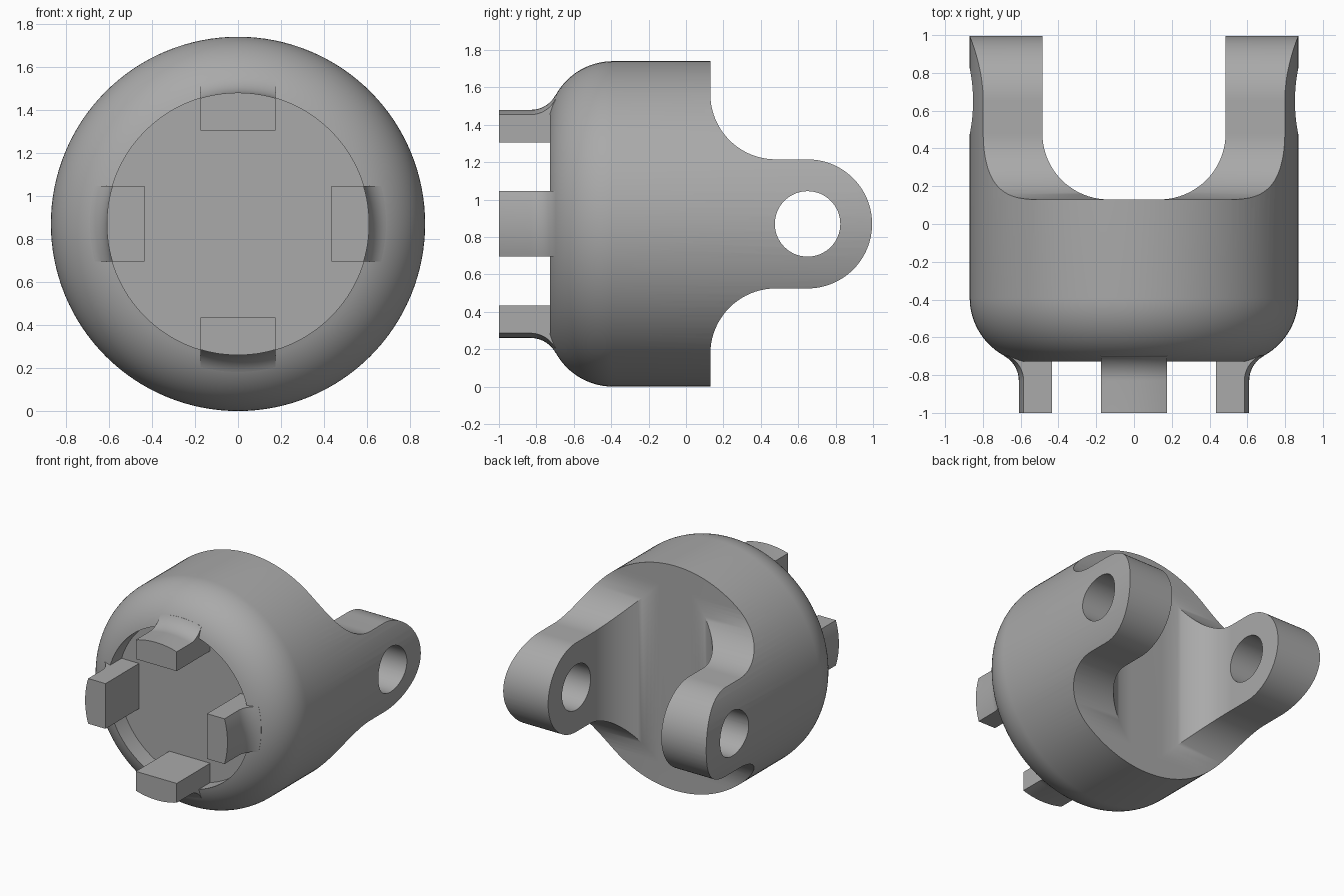
import bpy, bmesh, math
from mathutils import Vector, Matrix

cube = bpy.data.objects.get("Cube")
if cube:
    bpy.data.objects.remove(cube, do_unlink=True)

R = 0.87            # body radius, also the height of its axis
ARM = 0.345         # half height of the arms
HOLE_Y = 0.65

grey = bpy.data.materials.new("matte_grey")
grey.use_nodes = True
grey.diffuse_color = (0.4, 0.4, 0.4, 1)
grey.node_tree.nodes["Principled BSDF"].inputs["Base Color"].default_value = (0.4, 0.4, 0.4, 1)


def arc(cx, cy, r, a0, a1, n=20):
    """Points on an arc, angles in degrees."""
    angles = [math.radians(a0 + (a1 - a0) * i / n) for i in range(n + 1)]
    return [(cx + r * math.cos(a), cy + r * math.sin(a)) for a in angles]


def finish(bm, name):
    bmesh.ops.remove_doubles(bm, verts=bm.verts, dist=1e-5)
    bmesh.ops.recalc_face_normals(bm, faces=bm.faces)
    mesh = bpy.data.meshes.new(name)
    bm.to_mesh(mesh)
    bm.free()
    mesh.materials.append(grey)
    ob = bpy.data.objects.new(name, mesh)
    bpy.context.collection.objects.link(ob)
    return ob


def lathe(name, profile, steps=128):
    """Revolve (radius, y) points around the horizontal body axis."""
    bm = bmesh.new()
    verts = [bm.verts.new((r, y, R)) for r, y in profile]
    edges = [bm.edges.new(p) for p in zip(verts, verts[1:])]
    bmesh.ops.spin(bm, geom=verts + edges, cent=(0, 0, R), axis=(0, 1, 0),
                   angle=math.tau, steps=steps, use_merge=True)
    return finish(bm, name)


def prism(name, points, place, depth):
    """Extrude an outline; place maps (u, v) to 3D, depth is the extrusion."""
    bm = bmesh.new()
    face = bm.faces.new([bm.verts.new(place(u, v)) for u, v in points])
    new = bmesh.ops.extrude_face_region(bm, geom=[face])["geom"]
    bmesh.ops.translate(bm, vec=depth, verts=[v for v in new if isinstance(v, bmesh.types.BMVert)])
    return finish(bm, name)


def cut(target, cutter, operation):
    """Apply a boolean and remove the cutter."""
    mod = target.modifiers.new("cut", "BOOLEAN")
    mod.object, mod.operation, mod.solver = cutter, operation, "EXACT"
    bpy.context.view_layer.update()
    evaluated = target.evaluated_get(bpy.context.evaluated_depsgraph_get())
    mesh = bpy.data.meshes.new_from_object(evaluated)
    target.modifiers.clear()
    target.data = mesh
    bpy.data.objects.remove(cutter, do_unlink=True)


# Round body with a rolled front shoulder and a shallow front recess
lip = math.degrees(math.acos(0.09 / 0.35))
body = lathe("yoke_body", [(0, -0.59), (0.61, -0.59)]
             + arc(0.52, -0.39, 0.35, -lip, 0) + [(R, 1.1), (0, 1.1)])

# Side outline: full-height body sweeping into two rounded arms
upper = [(-1.2, 1), (0.13, 1)] + arc(0.48, ARM + 0.35, 0.35, 180, 270)
lower = [(y, -z) for y, z in reversed(upper)]
outline = upper + arc(HOLE_Y, 0, ARM, 90, -90, 48) + lower
cut(body, prism("side_outline", outline, lambda y, z: (-1, y, R + z), (2, 0, 0)), "INTERSECT")

# Rounded slot between the arms
half = arc(0.135, 0.48, 0.35, -90, 0) + [(0.485, 1.2)]
slot = half + [(-x, y) for x, y in reversed(half)]
cut(body, prism("slot", slot, lambda x, y: (x, y, -0.2), (0, 0, 2.2)), "DIFFERENCE")

# Pin hole through both arms
cut(body, prism("pin_hole", arc(HOLE_Y, 0, 0.175, 0, 360, 64)[:-1],
                lambda y, z: (-1, y, R + z), (2, 0, 0)), "DIFFERENCE")

# Four front prongs with flared roots
flare = arc(0.76, -0.83, 0.15, 180, 118.6, 12)
prongs = lathe("front_prongs", [(0, -1), (0.61, -1)] + flare + [(0.66, -0.56), (0, -0.56)])
bm = bmesh.new()
for i in range(4):
    spin = Matrix.Translation((0, 0, R)) @ Matrix.Rotation(i * math.pi / 2, 4, "Y")
    block = Matrix.Translation((0.635, -0.8, 0)) @ Matrix.Diagonal((0.4, 0.6, 0.35, 1))
    bmesh.ops.create_cube(bm, size=1, matrix=spin @ block)
cut(prongs, finish(bm, "prong_blocks"), "INTERSECT")
cut(body, prongs, "UNION")

# Smooth the curved faces, keep real edges sharp
bpy.ops.object.select_all(action="DESELECT")
body.select_set(True)
bpy.context.view_layer.objects.active = body
bpy.ops.object.shade_smooth_by_angle(angle=math.radians(30))
